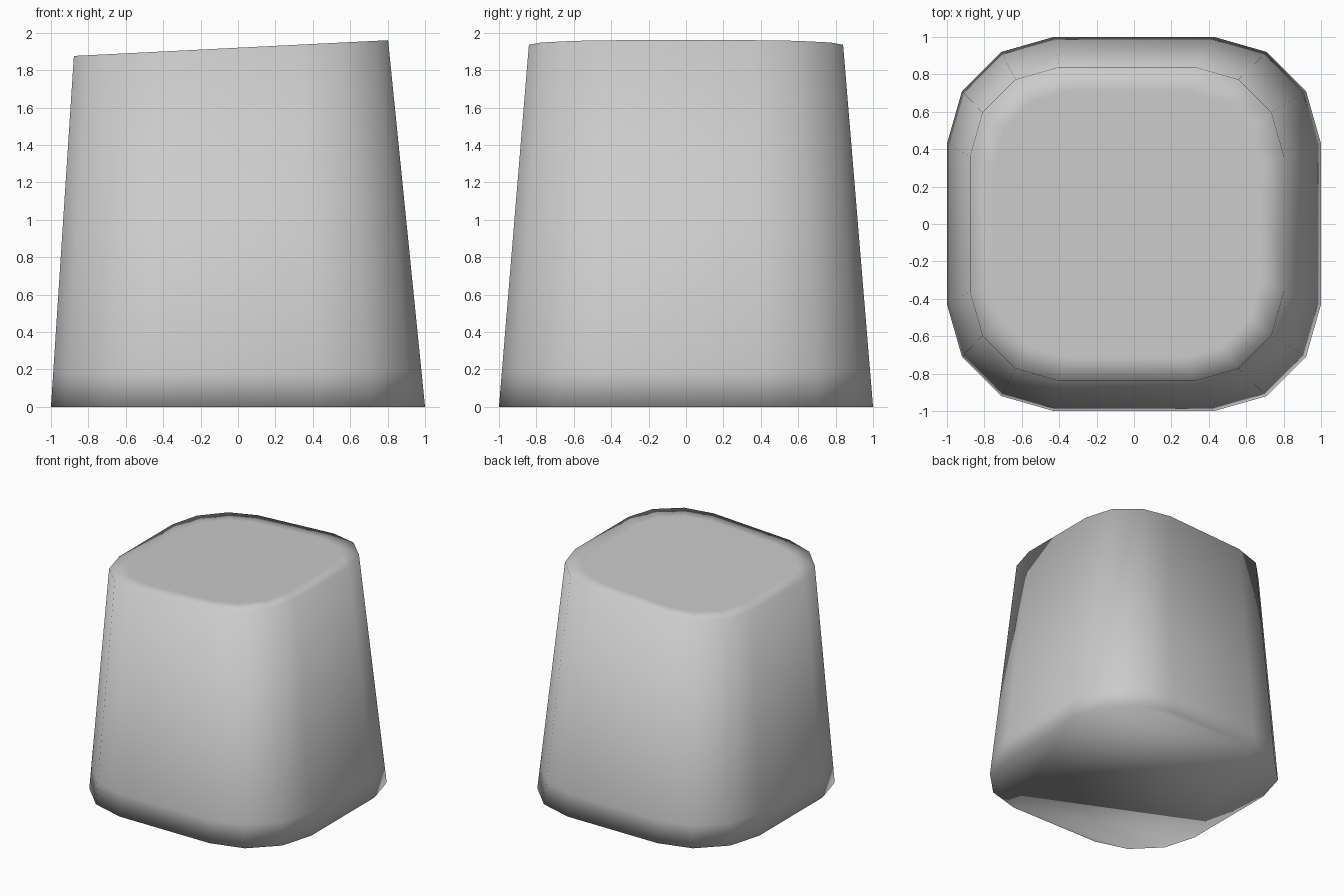
import bpy, bmesh

old = bpy.data.objects.get("Cube")
if old:
    bpy.data.objects.remove(old, do_unlink=True)

# Plain grey material
grey = bpy.data.materials.new("light grey")
grey.use_nodes = True
colour = (0.6, 0.6, 0.6, 1)
grey.diffuse_color = colour
grey.node_tree.nodes["Principled BSDF"].inputs["Base Color"].default_value = colour

# Rounded square outline: one corner, turned four times
corner = [(1, 0.43), (0.92, 0.71), (0.71, 0.92), (0.43, 1)]
outline = []
for turn in range(4):
    outline += corner
    corner = [(-y, x) for x, y in corner]

HEIGHT, TILT, TAPER, SHIFT = 1.92, 0.05, 0.16, -0.0375
bm = bmesh.new()


def ring(level, inset=1.0):
    """Outline at a fraction of the height; taper, shift and tilt grow upward."""
    size = (1 - TAPER * level) * inset
    verts = []
    for x, y in outline:
        px = x * size + SHIFT * level
        z = (HEIGHT + TILT * px) * level
        verts.append(bm.verts.new((px, y * size, z)))
    return verts


# Base edge, lower wall loop, top edge and flat inner top
rings = [ring(0), ring(0.1), ring(1), ring(1, 0.85)]
n = len(outline)
for low, high in zip(rings, rings[1:]):
    for i in range(n):
        j = (i + 1) % n
        bm.faces.new((low[i], low[j], high[j], high[i]))
bm.faces.new(rings[-1])
bm.faces.new(rings[0][::-1])

# Smooth shading runs over every edge
for face in bm.faces:
    face.smooth = True
mesh = bpy.data.meshes.new("tapered_cap")
bm.to_mesh(mesh)
bm.free()
mesh.materials.append(grey)
cap = bpy.data.objects.new("tapered_cap", mesh)
bpy.context.collection.objects.link(cap)
